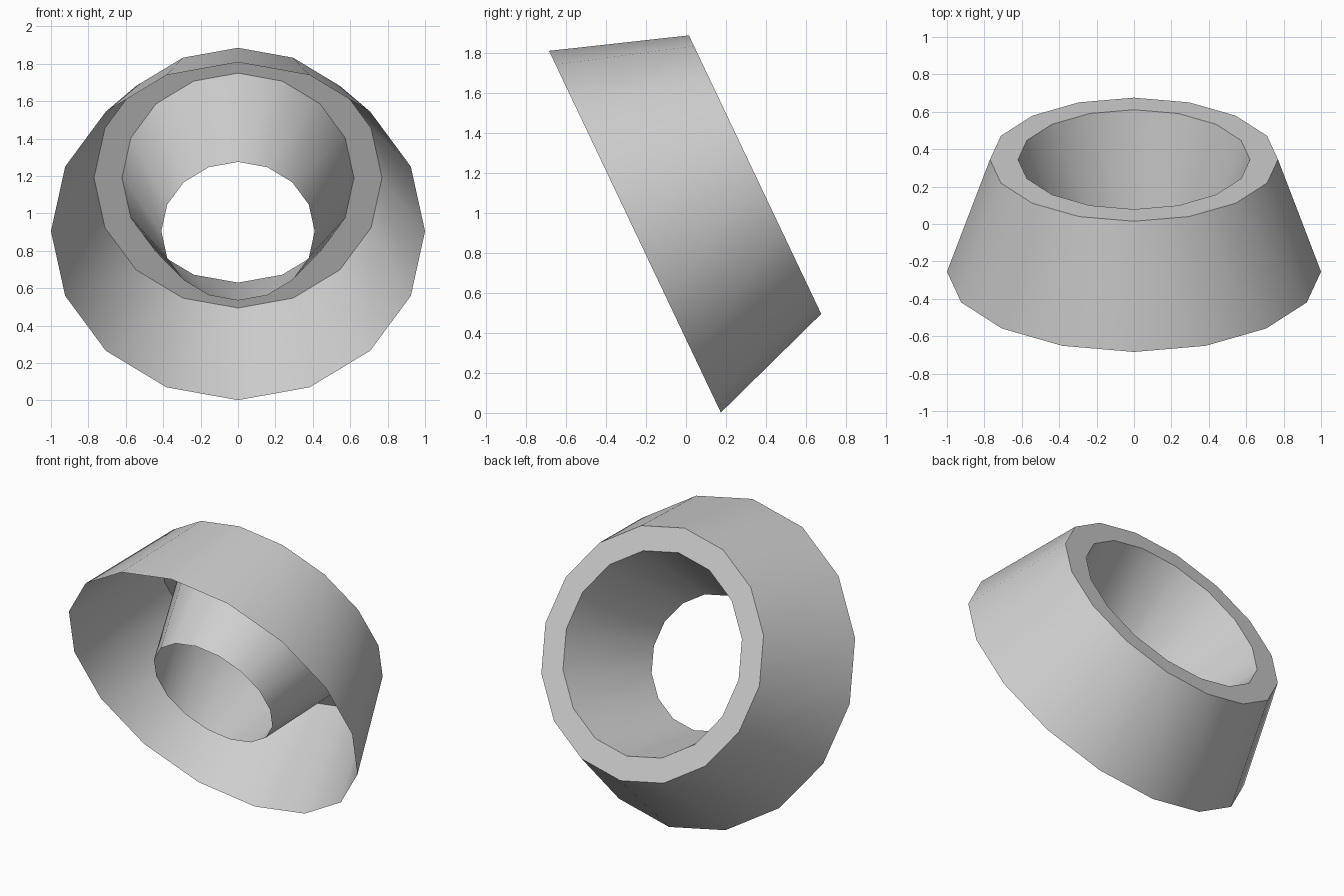
import bpy
import bmesh
from math import cos, sin, tau
from mathutils import Vector

cube = bpy.data.objects.get("Cube")
if cube:
    bpy.data.objects.remove(cube, do_unlink=True)

SIDES = 16
WIDE_CENTRE = Vector((0, -0.255, 0.905))
NARROW_CENTRE = Vector((0, 0.345, 1.19))
AXIS = (NARROW_CENTRE - WIDE_CENTRE).normalized()
ACROSS = Vector((1, 0, 0))
UPWARD = ACROSS.cross(AXIS)

grey = bpy.data.materials.new("light grey")
grey.use_nodes = True
colour = (0.63, 0.63, 0.63, 1)
grey.diffuse_color = colour
grey.node_tree.nodes["Principled BSDF"].inputs["Base Color"].default_value = colour


def ring(bm, centre, radius):
    """Add a ring of vertices square to the tilted axis."""
    angles = [tau * i / SIDES for i in range(SIDES)]
    return [bm.verts.new(centre + radius * (cos(a) * ACROSS + sin(a) * UPWARD))
            for a in angles]


# Open shell: outer cone, flat annular end, tapered inner funnel
bm = bmesh.new()
rings = [ring(bm, WIDE_CENTRE, 1.0),
         ring(bm, NARROW_CENTRE, 0.77),
         ring(bm, NARROW_CENTRE, 0.62),
         ring(bm, WIDE_CENTRE, 0.41)]
for first, second in zip(rings, rings[1:]):
    for i in range(SIDES):
        j = (i + 1) % SIDES
        bm.faces.new((first[i], second[i], second[j], first[j]))
bmesh.ops.recalc_face_normals(bm, faces=bm.faces)
# Make the flat end face outward along the axis
flat_end = max(bm.faces, key=lambda f: abs(f.normal.dot(AXIS)))
if flat_end.normal.dot(AXIS) < 0:
    bmesh.ops.reverse_faces(bm, faces=bm.faces)

mesh = bpy.data.meshes.new("funnel_ring")
bm.to_mesh(mesh)
bm.free()
mesh.materials.append(grey)
funnel = bpy.data.objects.new("funnel_ring", mesh)
bpy.context.collection.objects.link(funnel)

# Smooth sides with crisp rims
bpy.ops.object.select_all(action="DESELECT")
funnel.select_set(True)
bpy.context.view_layer.objects.active = funnel
bpy.ops.object.shade_smooth_by_angle(angle=0.6)
